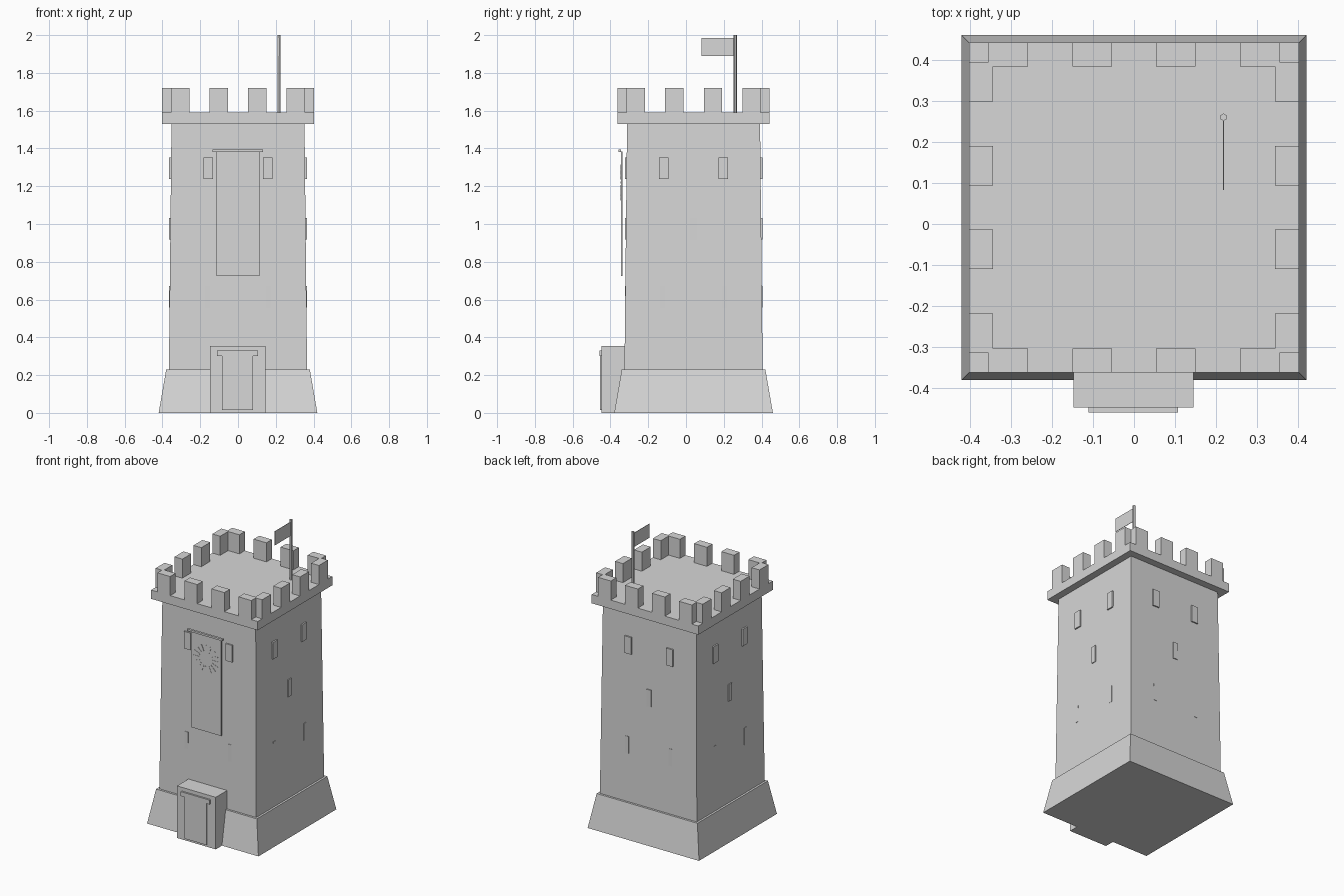
import bpy
import bmesh
import math
from mathutils import Matrix, Vector

old = bpy.data.objects.get("Cube")
if old:
    bpy.data.objects.remove(old, do_unlink=True)

CY = 0.04  # tower axis, set back to leave room for the porch

stone = bpy.data.materials.new("pale_grey_stone")
stone.use_nodes = True
stone.diffuse_color = (0.68, 0.68, 0.68, 1)
stone.node_tree.nodes["Principled BSDF"].inputs["Base Color"].default_value = (0.68, 0.68, 0.68, 1)


def finish(name, bm):
    mesh = bpy.data.meshes.new(name)
    bm.to_mesh(mesh)
    bm.free()
    mesh.materials.append(stone)
    obj = bpy.data.objects.new(name, mesh)
    bpy.context.scene.collection.objects.link(obj)
    return obj


def add_box(bm, low, high, turn=Matrix()):
    low, high = Vector(low), Vector(high)
    size = Matrix.Diagonal((*(high - low), 1))
    bmesh.ops.create_cube(bm, size=1, matrix=turn @ Matrix.Translation((low + high) / 2) @ size)


def box(name, low, high):
    bm = bmesh.new()
    add_box(bm, low, high)
    return finish(name, bm)


def tapered_block(name, half_low, half_high, z0, z1):
    bm = bmesh.new()
    bmesh.ops.create_cone(bm, cap_ends=True, segments=4, depth=z1 - z0,
                          radius1=half_low * math.sqrt(2), radius2=half_high * math.sqrt(2),
                          matrix=Matrix.Translation((0, CY, (z0 + z1) / 2))
                          @ Matrix.Rotation(math.pi / 4, 4, "Z"))
    return finish(name, bm)


# Main masonry
tapered_block("sloped_base", 0.42, 0.38, 0, 0.23)
tapered_block("tower_wall", 0.366, 0.352, 0.2, 1.54)
tapered_block("parapet_slab", 0.402, 0.402, 1.53, 1.59)

# Battlements and arrow slits, repeated on the four sides
battlements = bmesh.new()
slits = bmesh.new()
for side in range(4):
    turn = Matrix.Translation((0, CY, 0)) @ Matrix.Rotation(side * math.pi / 2, 4, "Z")
    for step in (-1.5, -0.5, 0.5, 1.5):
        x = step * 0.204
        add_box(battlements, (x - 0.048, -0.402, 1.585), (x + 0.048, -0.343, 1.72), turn)
    for x, z, width in ((0.157, 1.295, 0.05), (0, 0.975, 0.034), (0.163, 0.615, 0.026)):
        for sign in ((-1, 1) if x else (1,)):
            add_box(slits, (sign * x - width / 2, -0.364, z - 0.058),
                    (sign * x + width / 2, -0.34, z + 0.058), turn)
finish("merlons", battlements)
finish("arrow_slits", slits)

# Entrance
box("porch", (-0.147, -0.447, 0), (0.145, -0.3, 0.355))
box("door_panel", (-0.086, -0.455, 0.015), (0.08, -0.445, 0.31))
box("door_lintel", (-0.111, -0.459, 0.3), (0.107, -0.445, 0.33))

# Hanging banner with a sunburst of thin rays
box("banner_cloth", (-0.115, -0.344, 0.725), (0.113, -0.336, 1.385))
box("banner_rod", (-0.135, -0.358, 1.382), (0.133, -0.343, 1.395))
rays = bmesh.new()
for i in range(16):
    turn = Matrix.Translation((0, 0, 1.22)) @ Matrix.Rotation(i * math.pi / 8, 4, "Y")
    add_box(rays, (-0.005, -0.346, 0.05), (0.005, -0.343, 0.095), turn)
finish("banner_sun_rays", rays)

# Flag
pole = bmesh.new()
bmesh.ops.create_cone(pole, cap_ends=True, segments=6, radius1=0.009, radius2=0.009, depth=0.42,
                      matrix=Matrix.Translation((0.218, 0.26, 1.79)))
finish("flag_pole", pole)
box("flag", (0.2165, 0.083, 1.89), (0.2195, 0.258, 1.985))
